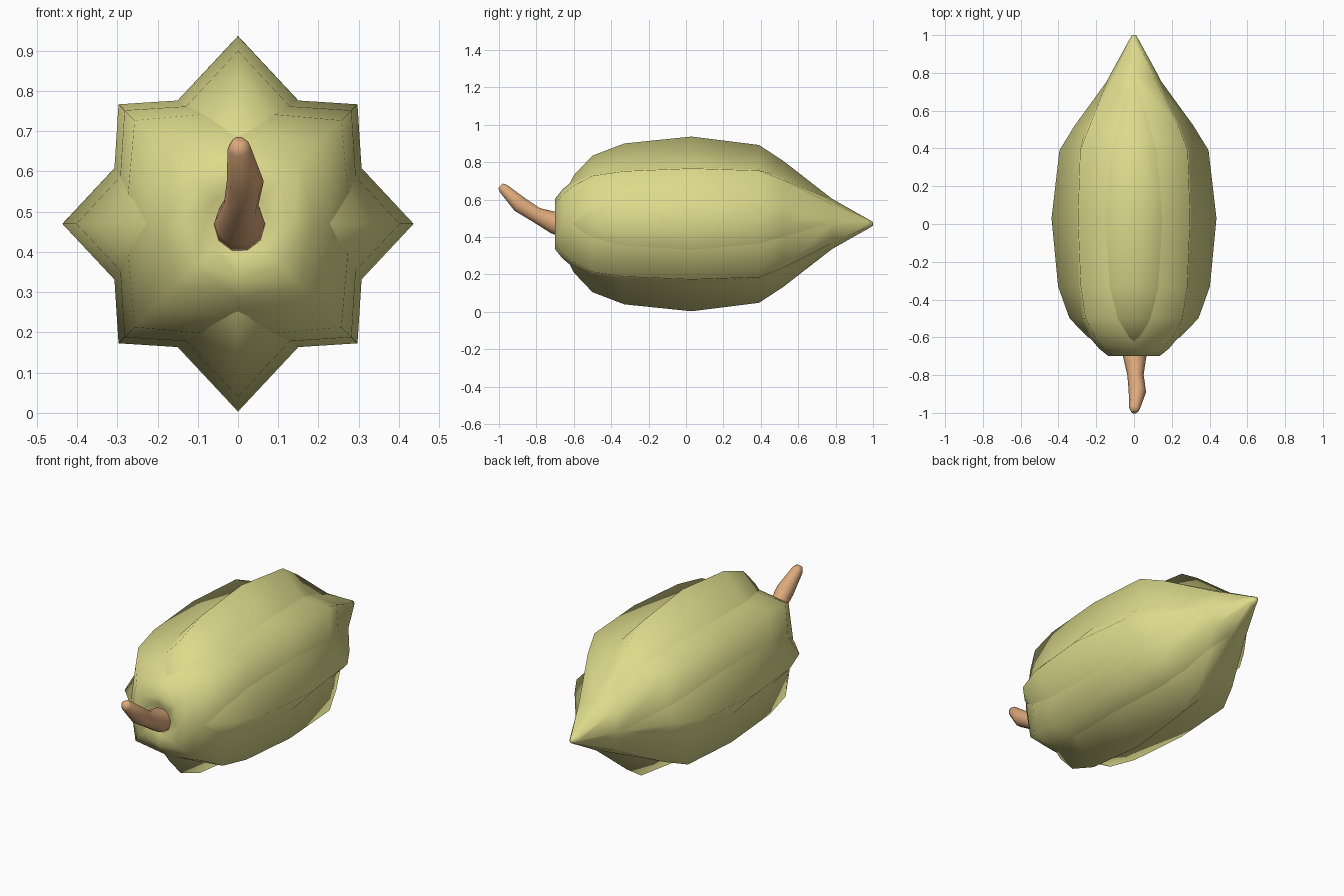
import bpy, bmesh
from math import sin, cos, pi
from mathutils import Vector

if "Cube" in bpy.data.objects:
    bpy.data.objects.remove(bpy.data.objects["Cube"])

ZC = 0.47  # height of the pod axis


def material(name, rgb):
    m = bpy.data.materials.new(name)
    m.diffuse_color = (*rgb, 1)
    m.use_nodes = True
    m.node_tree.nodes["Principled BSDF"].inputs["Base Color"].default_value = m.diffuse_color
    return m


def loft(name, rings, mat):
    """Skin equal-sized rings of points and close both ends."""
    bm = bmesh.new()
    loops = [[bm.verts.new(p) for p in ring] for ring in rings]
    n = len(loops[0])
    for a, b in zip(loops, loops[1:]):
        for i in range(n):
            j = (i + 1) % n
            bm.faces.new((a[i], a[j], b[j], b[i]))
    bm.faces.new(loops[0])
    bm.faces.new(loops[-1])
    bmesh.ops.recalc_face_normals(bm, faces=bm.faces)
    me = bpy.data.meshes.new(name)
    bm.to_mesh(me)
    bm.free()
    me.materials.append(mat)
    for p in me.polygons:
        p.use_smooth = True
    ob = bpy.data.objects.new(name, me)
    bpy.context.collection.objects.link(ob)
    return ob


def ridged_ring(y, corner, mid, phase, sx=1.0):
    """Four sharp corners alternating with four flatter side points."""
    pts = []
    for i in range(8):
        r = mid if i % 2 else corner
        a = phase + i * pi / 4
        pts.append((r * cos(a) * sx, y, ZC + r * sin(a)))
    return pts


green = material("pod_green", (0.72, 0.70, 0.26))
brown = material("stem_brown", (0.72, 0.40, 0.20))

# Body with diagonal ridges: y, corner half-size, side half-size
square = [(-0.675, 0.03, 0.04), (-0.685, 0.06, 0.085), (-0.70, 0.105, 0.135),
          (-0.66, 0.155, 0.185), (-0.60, 0.205, 0.235), (-0.50, 0.257, 0.28),
          (-0.33, 0.282, 0.30), (0.03, 0.297, 0.316), (0.39, 0.285, 0.30),
          (0.52, 0.235, 0.255), (0.78, 0.105, 0.132), (0.97, 0.02, 0.028),
          (1.0, 0.007, 0.01)]
loft("pod_diagonal_ridges",
     [ridged_ring(y, c * 2 ** 0.5, m, pi / 4) for y, c, m in square], green)

# Body with upright ridges: y, tip radius
diamond = [(-0.66, 0.14), (-0.60, 0.26), (-0.50, 0.365), (-0.33, 0.43),
           (0.03, 0.467), (0.39, 0.422), (0.52, 0.337), (0.78, 0.135),
           (0.97, 0.027)]
loft("pod_upright_ridges",
     [ridged_ring(y, r, r * 0.707, 0, 0.935) for y, r in diamond], green)

# Bent stem: centre and radius along the path
path = [((0.004, -0.64, 0.455), 0.066), ((0.004, -0.70, 0.475), 0.062),
        ((0.008, -0.80, 0.518), 0.043), ((0.018, -0.89, 0.575), 0.046),
        ((0.003, -0.975, 0.658), 0.029), ((0.002, -0.992, 0.673), 0.018)]
centres = [Vector(p) for p, _ in path]
rings = []
for k, (_, r) in enumerate(path):
    t = (centres[min(k + 1, len(path) - 1)] - centres[max(k - 1, 0)]).normalized()
    u = Vector((1, 0, 0))
    u = (u - t * u.dot(t)).normalized()
    v = t.cross(u)
    rings.append([centres[k] + r * (u * cos(i * pi / 5) + v * sin(i * pi / 5))
                  for i in range(10)])
loft("stem", rings, brown)
